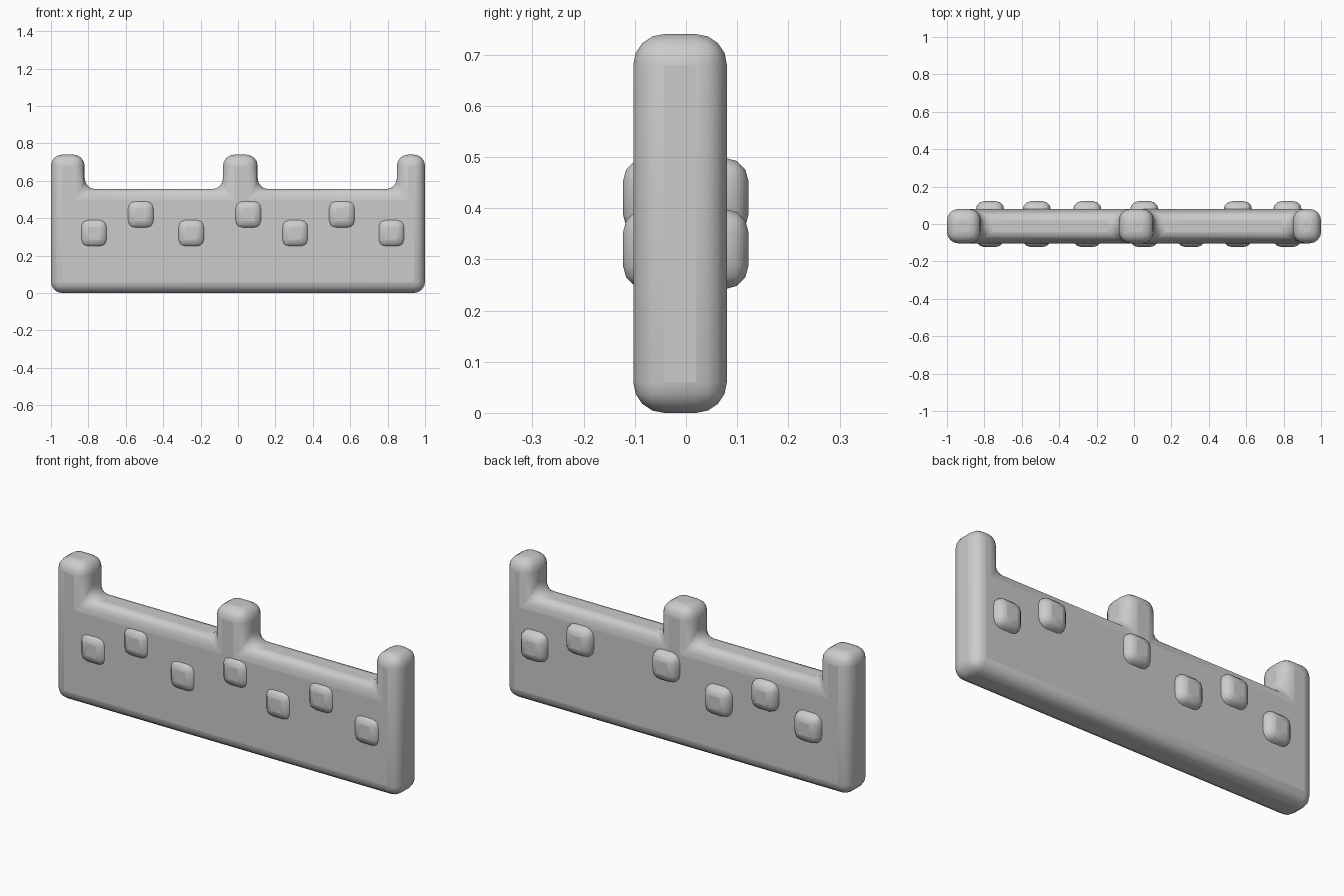
import bpy
import bmesh
from mathutils import Matrix, Vector

cube = bpy.data.objects.get("Cube")
if cube:
    bpy.data.objects.remove(cube, do_unlink=True)

stone = bpy.data.materials.new("stone_grey")
stone.use_nodes = True
GREY = (0.6, 0.6, 0.6, 1)
stone.diffuse_color = GREY
stone.node_tree.nodes["Principled BSDF"].inputs["Base Color"].default_value = GREY

FRONT, BACK = -0.103, 0.08
TOP, WALK = 0.74, 0.555


def finish(name, bm, width, segments):
    """Turn a bmesh into a rounded, smooth-shaded object."""
    bmesh.ops.recalc_face_normals(bm, faces=bm.faces)
    mesh = bpy.data.meshes.new(name)
    bm.to_mesh(mesh)
    bm.free()
    mesh.materials.append(stone)
    obj = bpy.data.objects.new(name, mesh)
    bpy.context.collection.objects.link(obj)
    bevel = obj.modifiers.new("rounding", "BEVEL")
    bevel.width = width
    bevel.segments = segments
    bevel.limit_method = "ANGLE"
    bpy.ops.object.select_all(action="DESELECT")
    obj.select_set(True)
    bpy.context.view_layer.objects.active = obj
    bpy.ops.object.shade_smooth_by_angle(angle=0.8)
    return obj


# Wall with three raised posts, extruded from its outline
posts = [(0.85, 1.0), (-0.08, 0.105), (-1.0, -0.82)]
outline = [(-1, 0), (1, 0)]
for left, right in posts:
    outline += [(right, WALK), (right, TOP), (left, TOP), (left, WALK)]
outline = [p for p in outline if not (abs(p[0]) == 1 and p[1] == WALK)]

bm = bmesh.new()
face = bm.faces.new([bm.verts.new((x, FRONT, z)) for x, z in outline])
result = bmesh.ops.extrude_face_region(bm, geom=[face])
moved = [v for v in result["geom"] if isinstance(v, bmesh.types.BMVert)]
bmesh.ops.translate(bm, verts=moved, vec=(0, BACK - FRONT, 0))
finish("wall", bm, 0.06, 4)

# Protruding stones: x, z and whether the stone reaches through to the back
stones = [(-0.77, 0.32, True), (-0.52, 0.42, True), (-0.25, 0.32, True),
          (0.055, 0.42, True), (0.305, 0.32, False), (0.555, 0.42, True),
          (0.82, 0.32, True)]
for number, (x, z, through) in enumerate(stones, 1):
    y0, y1 = -0.123, 0.122 if through else 0.0
    bm = bmesh.new()
    place = Matrix.Translation((x, (y0 + y1) / 2, z))
    size = Matrix.Diagonal(Vector((0.152, y1 - y0, 0.156, 1)))
    bmesh.ops.create_cube(bm, size=1, matrix=place @ size)
    finish(f"stone_{number}", bm, 0.045, 3)
